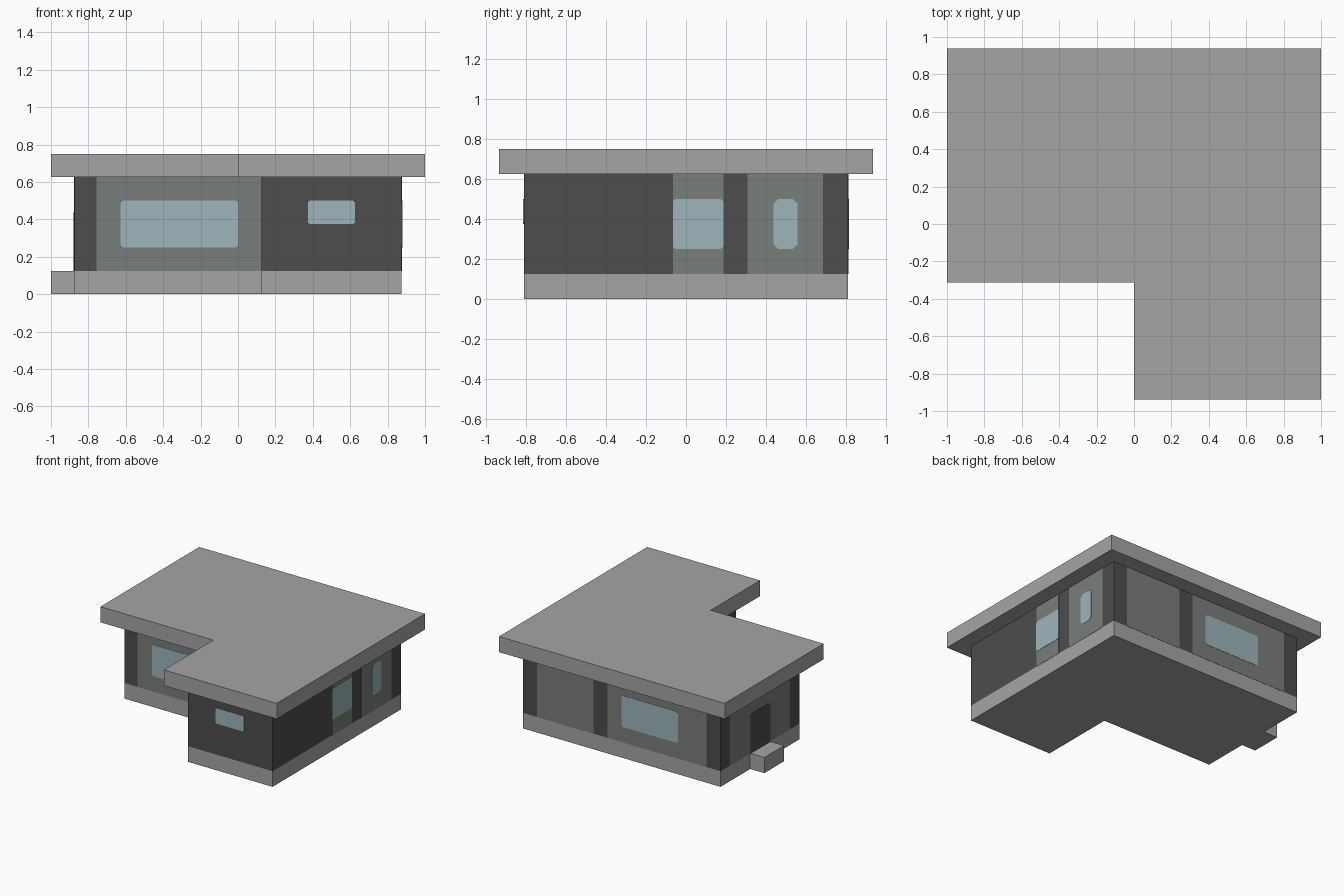
import bpy, bmesh
from mathutils import Vector

if "Cube" in bpy.data.objects:
    bpy.data.objects.remove(bpy.data.objects["Cube"], do_unlink=True)


def make_material(name, rgb):
    mat = bpy.data.materials.new(name)
    mat.use_nodes = True
    color = (*rgb, 1)
    mat.diffuse_color = color
    mat.node_tree.nodes["Principled BSDF"].inputs["Base Color"].default_value = color
    return mat


concrete = make_material("concrete grey", (0.376, 0.376, 0.376))
dark = make_material("dark wall", (0.075, 0.075, 0.075))
panel = make_material("panel grey", (0.195, 0.209, 0.199))
glass = make_material("pale blue glass", (0.337, 0.462, 0.497))


def prism(name, points, direction, mat):
    """Extrude a flat outline into a solid."""
    bm = bmesh.new()
    face = bm.faces.new([bm.verts.new(p) for p in points])
    grown = bmesh.ops.extrude_face_region(bm, geom=[face], use_keep_orig=True)
    verts = [g for g in grown["geom"] if isinstance(g, bmesh.types.BMVert)]
    bmesh.ops.translate(bm, verts=verts, vec=Vector(direction))
    bmesh.ops.recalc_face_normals(bm, faces=bm.faces)
    mesh = bpy.data.meshes.new(name)
    bm.to_mesh(mesh)
    bm.free()
    mesh.materials.append(mat)
    obj = bpy.data.objects.new(name, mesh)
    bpy.context.collection.objects.link(obj)
    return obj


def l_slab(name, x, y, notch_x, notch_y, z0, z1, mat):
    """L-shaped slab, open at the front on the -x side."""
    outline = [(-x, y), (-x, notch_y), (notch_x, notch_y), (notch_x, -y), (x, -y), (x, y)]
    return prism(name, [(px, py, z0) for px, py in outline], (0, 0, z1 - z0), mat)


def plate(name, wall, u0, u1, z0, z1, mat, depth, cut=0.0, cut_bottom=True):
    """Thin plate on a wall, with optional clipped corners."""
    axis, pos, side = wall
    low = cut if cut_bottom else 0
    outline = [(u0 + low, z0), (u1 - low, z0)]
    if low:
        outline.append((u1, z0 + low))
    if cut:
        outline += [(u1, z1 - cut), (u1 - cut, z1), (u0 + cut, z1), (u0, z1 - cut)]
    else:
        outline += [(u1, z1), (u0, z1)]
    if low:
        outline.append((u0, z0 + low))
    if axis == "x":
        return prism(name, [(pos, u, z) for u, z in outline], (side * depth, 0, 0), mat)
    return prism(name, [(u, pos, z) for u, z in outline], (0, side * depth, 0), mat)


# Main masses
FLOOR, EAVES, TOP = 0.125, 0.625, 0.75
X, Y, NOTCH_X, NOTCH_Y = 0.875, 0.8125, 0.125, -0.1875
l_slab("foundation", X, Y, NOTCH_X, NOTCH_Y, 0, FLOOR, concrete)
l_slab("walls", X, Y, NOTCH_X, NOTCH_Y, FLOOR, EAVES, dark)
l_slab("roof", 1, 0.9375, 0, -0.3125, EAVES, TOP, concrete)

# Door step
prism("door_step", [(-X, 0.1875, 0), (-1, 0.1875, 0), (-1, 0.4375, 0), (-X, 0.4375, 0)],
      (0, 0, FLOOR), concrete)

# Wall planes: axis, position, outward side
wing_front = ("y", -Y, -1)
inner_front = ("y", NOTCH_Y, -1)
back = ("y", Y, 1)
east = ("x", X, 1)
west = ("x", -X, -1)

# Light wall panels between the dark piers
for name, wall, u0, u1 in [
    ("front_panel", inner_front, -0.757, NOTCH_X),
    ("side_panel_middle", east, -0.066, 0.1875),
    ("side_panel_rear", east, 0.308, 0.686),
    ("back_panel_narrow", back, 0.25, 0.75),
    ("back_panel_wide", back, -0.75, 0.125),
    ("entrance_panel", west, -0.066, 0.7),
]:
    plate(name, wall, u0, u1, FLOOR, EAVES, panel, 0.002)

# Windows
for name, wall, u0, u1, z0, cut in [
    ("front_window", inner_front, -0.627, 0, 0.25, 0.012),
    ("wing_window", wing_front, 0.373, 0.625, 0.375, 0.01),
    ("side_window_wide", east, -0.066, 0.1875, 0.25, 0.012),
    ("side_window_narrow", east, 0.4375, 0.56, 0.25, 0.025),
    ("back_window", back, -0.5, 0, 0.25, 0.015),
]:
    plate(name, wall, u0, u1, z0, 0.5, glass, 0.004, cut)

# Door
plate("door", west, 0.1875, 0.4375, FLOOR, 0.44, dark, 0.004, 0.02, cut_bottom=False)
